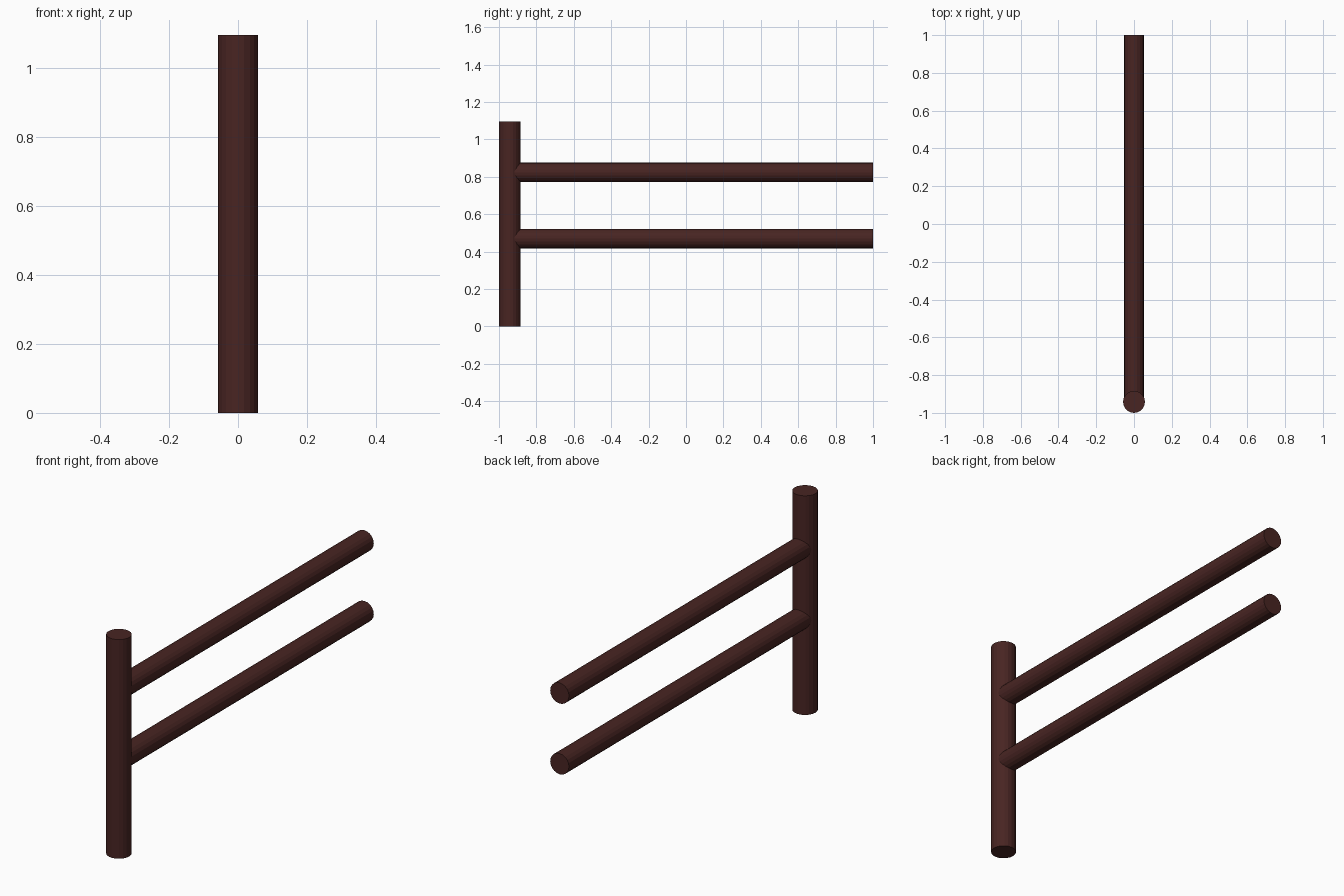
import bpy
from math import pi

if "Cube" in bpy.data.objects:
    bpy.data.objects.remove(bpy.data.objects["Cube"])

SIDES = 20
wood = bpy.data.materials.new("dark_wood")
wood.diffuse_color = (0.065, 0.018, 0.016, 1)
wood.use_nodes = True
wood.node_tree.nodes["Principled BSDF"].inputs["Base Color"].default_value = wood.diffuse_color


def pole(name, radius, length, centre, rotation=(0, 0, 0)):
    bpy.ops.mesh.primitive_cylinder_add(vertices=SIDES, radius=radius, depth=length,
                                        location=centre, rotation=rotation)
    ob = bpy.context.object
    ob.name = name
    ob.data.materials.append(wood)
    return ob


# Upright post at the front end
POST_R, POST_H = 0.058, 1.097
post_y = -1 + POST_R
pole("fence_post", POST_R, POST_H, (0, post_y, POST_H / 2))

# Two horizontal rails running from the post centre to the back end
for name, z in (("lower_rail", 0.47), ("upper_rail", 0.824)):
    pole(name, 0.052, 1 - post_y, (0, (1 + post_y) / 2, z), (pi / 2, 0, 0))
